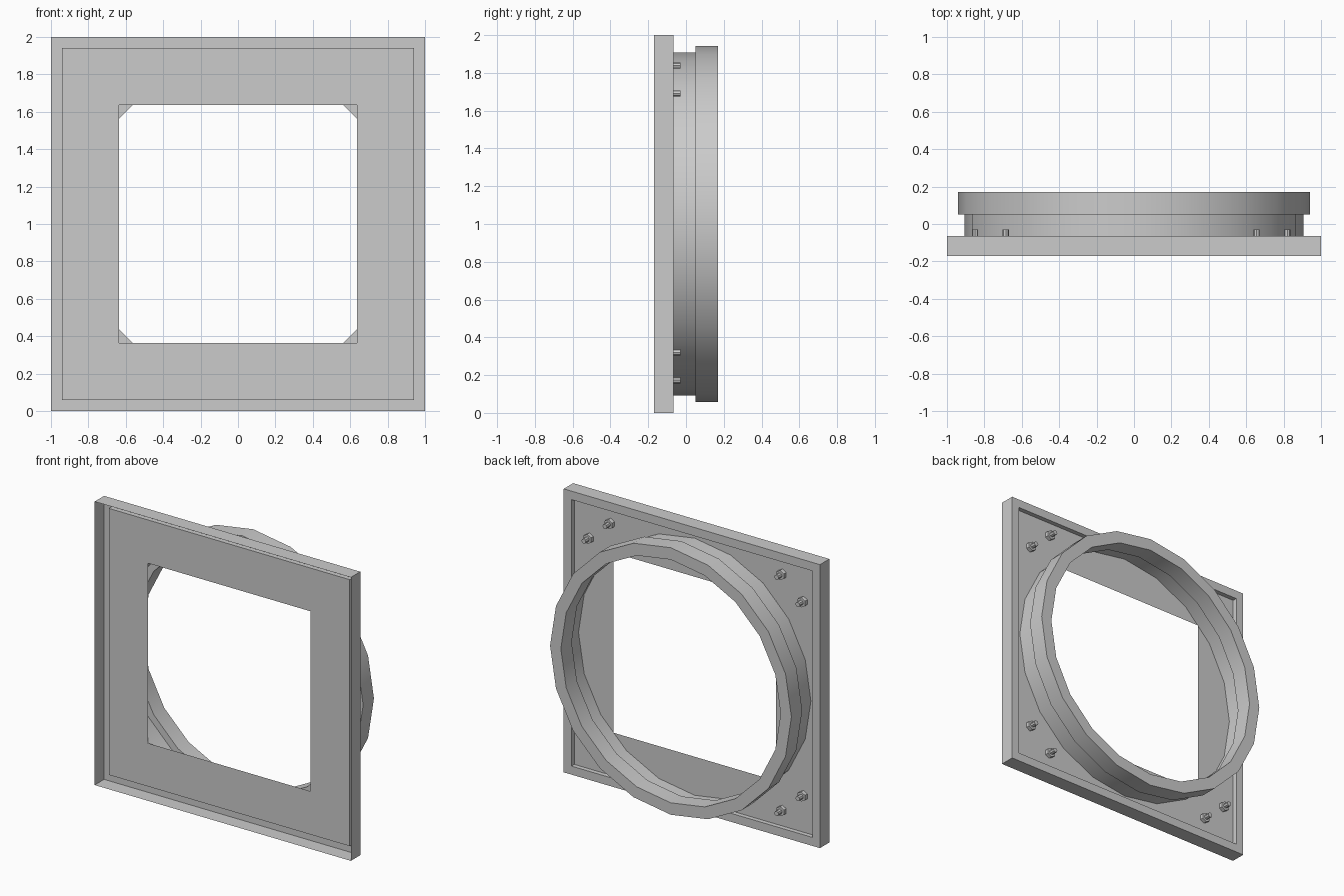
import bpy, bmesh, math

if "Cube" in bpy.data.objects:
    bpy.data.objects.remove(bpy.data.objects["Cube"])


def revolve(name, profile, sides, start=0.0, scale=1.0, closed=False, smooth=False):
    """Sweep (radius, y) points around the y axis through z = 1."""
    bm = bmesh.new()
    rings = []
    for i in range(sides):
        a = start + 2 * math.pi * i / sides
        rings.append([bm.verts.new((r * scale * math.cos(a), y, 1 + r * scale * math.sin(a)))
                      for r, y in profile])
    n = len(profile)
    for i in range(sides):
        p, q = rings[i], rings[(i + 1) % sides]
        for j in range(n if closed else n - 1):
            k = (j + 1) % n
            bm.faces.new((p[j], p[k], q[k], q[j]))
    mesh = bpy.data.meshes.new(name)
    bm.to_mesh(mesh)
    bm.free()
    obj = bpy.data.objects.new(name, mesh)
    bpy.context.collection.objects.link(obj)
    if smooth:
        bpy.ops.object.select_all(action='DESELECT')
        obj.select_set(True)
        bpy.context.view_layer.objects.active = obj
        bpy.ops.object.shade_smooth_by_angle(angle=math.radians(30))
    return obj


def cylinder(name, x, z, y0, y1, radius, sides):
    bpy.ops.mesh.primitive_cylinder_add(vertices=sides, radius=radius, depth=y1 - y0,
                                        location=(x, (y0 + y1) / 2, z),
                                        rotation=(math.pi / 2, 0, 0))
    bpy.context.object.name = name


PANEL_Y = -0.097

# Square plate: open-fronted thin shell with raised rim and square opening
revolve("square_plate",
        [(1, -0.17), (1, -0.065), (0.94, -0.065), (0.94, PANEL_Y), (0.635, PANEL_Y)],
        4, start=math.pi / 4, scale=math.sqrt(2))

# Round collar: thin neck and thicker flange
revolve("collar_neck", [(0.907, PANEL_Y), (0.907, 0.05)], 20, smooth=True)
revolve("collar_flange", [(0.942, 0.05), (0.942, 0.17), (0.858, 0.17), (0.858, 0.05)],
        20, closed=True, smooth=True)

# Corner bolts: two per corner, nut plus stud
for sx in (-1, 1):
    for sz in (-1, 1):
        for dx, dz in ((0.835, 0.685), (0.67, 0.833)):
            x, z = sx * dx - 0.015, 1.006 + sz * dz
            cylinder("bolt_nut", x, z, PANEL_Y, -0.07, 0.034, 6)
            cylinder("bolt_stud", x, z, -0.07, -0.03, 0.017, 8)
